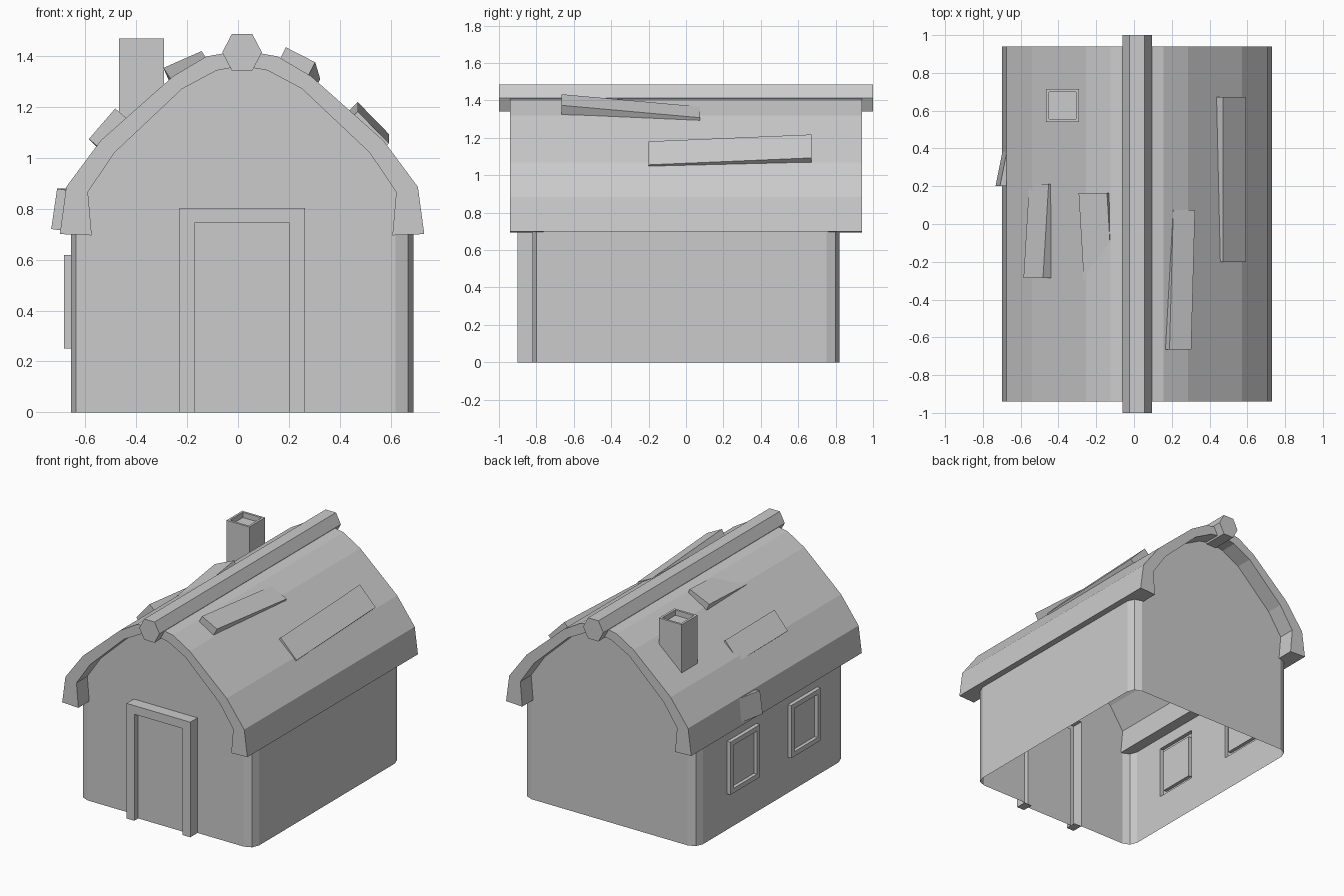
import bpy, bmesh
from mathutils import Vector

if "Cube" in bpy.data.objects:
    bpy.data.objects.remove(bpy.data.objects["Cube"])

CX = 0.016  # symmetry line of the house


def make(name, verts, faces):
    bm = bmesh.new()
    vs = [bm.verts.new(v) for v in verts]
    for f in faces:
        bm.faces.new([vs[i] for i in f])
    bmesh.ops.remove_doubles(bm, verts=bm.verts, dist=1e-5)
    bmesh.ops.recalc_face_normals(bm, faces=bm.faces)
    me = bpy.data.meshes.new(name)
    bm.to_mesh(me)
    bm.free()
    ob = bpy.data.objects.new(name, me)
    bpy.context.collection.objects.link(ob)
    return ob


def prism(name, profile, y0, y1):
    """Extrude a closed (x, z) profile along y."""
    n = len(profile)
    verts = [(x + CX, y, z) for y in (y0, y1) for x, z in profile]
    faces = [(i, (i + 1) % n, n + (i + 1) % n, n + i) for i in range(n)]
    return make(name, verts, faces + [range(n), range(n, 2 * n)])


def mirrored(half):
    """Half profile ending on the axis -> full arch, right to left."""
    return half + [(-x, z) for x, z in half[-2::-1]]


# Curved roof shell
outer = [(.715, .70), (.69, .885), (.555, 1.067), (.27, 1.32), (.14, 1.397), (0, 1.422)]
inner = [(.59, .695), (.605, .865), (.50, 1.02), (.235, 1.27), (.10, 1.342), (0, 1.36)]
prism("roof", mirrored(outer) + mirrored(inner)[::-1], -.94, .94)

# Ridge beam, six-sided
hexagon = [(.078, 0), (.04, .072), (-.04, .072), (-.078, 0), (-.04, -.072), (.04, -.072)]
prism("ridge_beam", [(x, z + 1.413) for x, z in hexagon], -1, 1)

# Walls: open-bottomed shell with bevelled corners, gables, and openings
W, D, R, TOP = .672, .82, .07, .75
DOOR = (-.246, .246, 0, .803)
WINDOWS = [(-.51, -.185, .25, .617), (.16, .485, .25, .617)]
verts, faces = [], []


def face(*pts):
    n = len(verts)
    verts.extend(pts)
    faces.append(range(n, n + len(pts)))


gable = mirrored([(W - R, TOP), (.62, .87), (.515, 1.035), (.245, 1.285), (.10, 1.36), (0, 1.38)])
notch = [(DOOR[0], 0), (DOOR[0], DOOR[3]), (DOOR[1], DOOR[3]), (DOOR[1], 0)]
for y, bottom in ((-D, notch), (D, [])):
    outline = [(-W + R, 0)] + bottom + [(W - R, 0)] + gable
    face(*[(x + CX, y, z) for x, z in outline])
k = R * (1 - .7071)
for sx in (-1, 1):
    for sy in (-1, 1):
        arc = [(W - R, D), (W - k, D - k), (W, D - R)]
        arc = [(sx * x + CX, sy * y) for x, y in arc]
        for p, q in zip(arc, arc[1:]):
            face((*p, 0), (*q, 0), (*q, TOP), (*p, TOP))
ys = [-D + R, *WINDOWS[0][:2], *WINDOWS[1][:2], D - R]
zs = [0, .25, .617, TOP]
for sx in (-1, 1):
    for i in range(5):
        for j in range(3):
            if sx < 0 and j == 1 and i in (1, 3):
                continue
            x = sx * W + CX
            face((x, ys[i], zs[j]), (x, ys[i + 1], zs[j]),
                 (x, ys[i + 1], zs[j + 1]), (x, ys[i], zs[j + 1]))
make("walls", verts, faces)


def framed_panel(name, rect, place, border, out, pane, door=False):
    """Raised frame with a recessed panel, open at the back."""
    u0, u1, v0, v1 = rect
    b = border
    big = [(u0, v0), (u1, v0), (u1, v1), (u0, v1)]
    lo = v0 if door else v0 + b
    small = [(u0 + b, lo), (u1 - b, lo), (u1 - b, v1 - b), (u0 + b, v1 - b)]
    rings = [(big, 0), (big, out), (small, out), (small, pane)]
    pts = [place(u, v, d) for ring, d in rings for u, v in ring]
    fs = [(4 * r + i, 4 * r + (i + 1) % 4, 4 * r + 4 + (i + 1) % 4, 4 * r + 4 + i)
          for r in range(3) for i in range(1 if door else 0, 4)]
    fs.append(range(12, 16))
    if door:  # undersides of the two jambs
        for a, c in ((u0, u0 + b), (u1 - b, u1)):
            n = len(pts)
            pts += [place(a, 0, 0), place(c, 0, 0), place(c, 0, out), place(a, 0, out)]
            fs.append(range(n, n + 4))
    make(name, pts, fs)


# Door on the front, two windows on the left wall
framed_panel("door", DOOR, lambda u, v, d: (u + CX, -D - d, v), .06, .08, .037, True)
for i, rect in enumerate(WINDOWS):
    framed_panel(f"window_{i + 1}", rect, lambda u, v, d: (-W + CX - d, u, v), .033, .027, .003)

# Chimney with a hollow top
x0, x1, y0, y1 = -.467, -.291, .54, .714
rings = [(0, 1.08), (0, 1.467), (.016, 1.467), (.016, 1.43)]
pts = []
for e, z in rings:
    pts += [(x0 + e, y0 + e, z), (x1 - e, y0 + e, z), (x1 - e, y1 - e, z), (x0 + e, y1 - e, z)]
fs = [(4 * r + i, 4 * r + (i + 1) % 4, 4 * r + 4 + (i + 1) % 4, 4 * r + 4 + i)
      for r in range(3) for i in range(4)]
make("chimney", pts, fs + [range(4), range(12, 16)])


def plank(name, p, q, y, run, thick=.06):
    """Roof plank: top edge p-q (x, z) of its raised end, sinking along run."""
    a = Vector((p[0], y, p[1]))
    b = Vector((q[0], y, q[1]))
    n = (b - a).cross(Vector((0, 1, 0))).normalized()
    if n.x * (a.x + b.x) < 0:  # point away from the house
        n = -n
    end = [a, b, b - n * thick, a - n * thick]
    pts = end + [v + Vector(run) for v in end]
    make(name, pts, [(0, 1, 2, 3), (4, 5, 6, 7), (0, 1, 5, 4),
                     (1, 2, 6, 5), (2, 3, 7, 6), (3, 0, 4, 7)])


# Loose planks on both slopes
plank("plank_right_upper", (.188, 1.433), (.303, 1.374), -.665, (.02, .74, -.066))
plank("plank_right_lower", (.47, 1.218), (.592, 1.093), .672, (0, -.872, -.037))
plank("plank_left_upper", (-.143, 1.418), (-.293, 1.352), .163, (.033, -.56, -.05))
plank("plank_left_middle", (-.482, 1.193), (-.585, 1.073), -.287, (.03, .5, -.03))
plank("plank_left_lower", (-.71, .878), (-.733, .72), .2, (.06, .3, 0))
